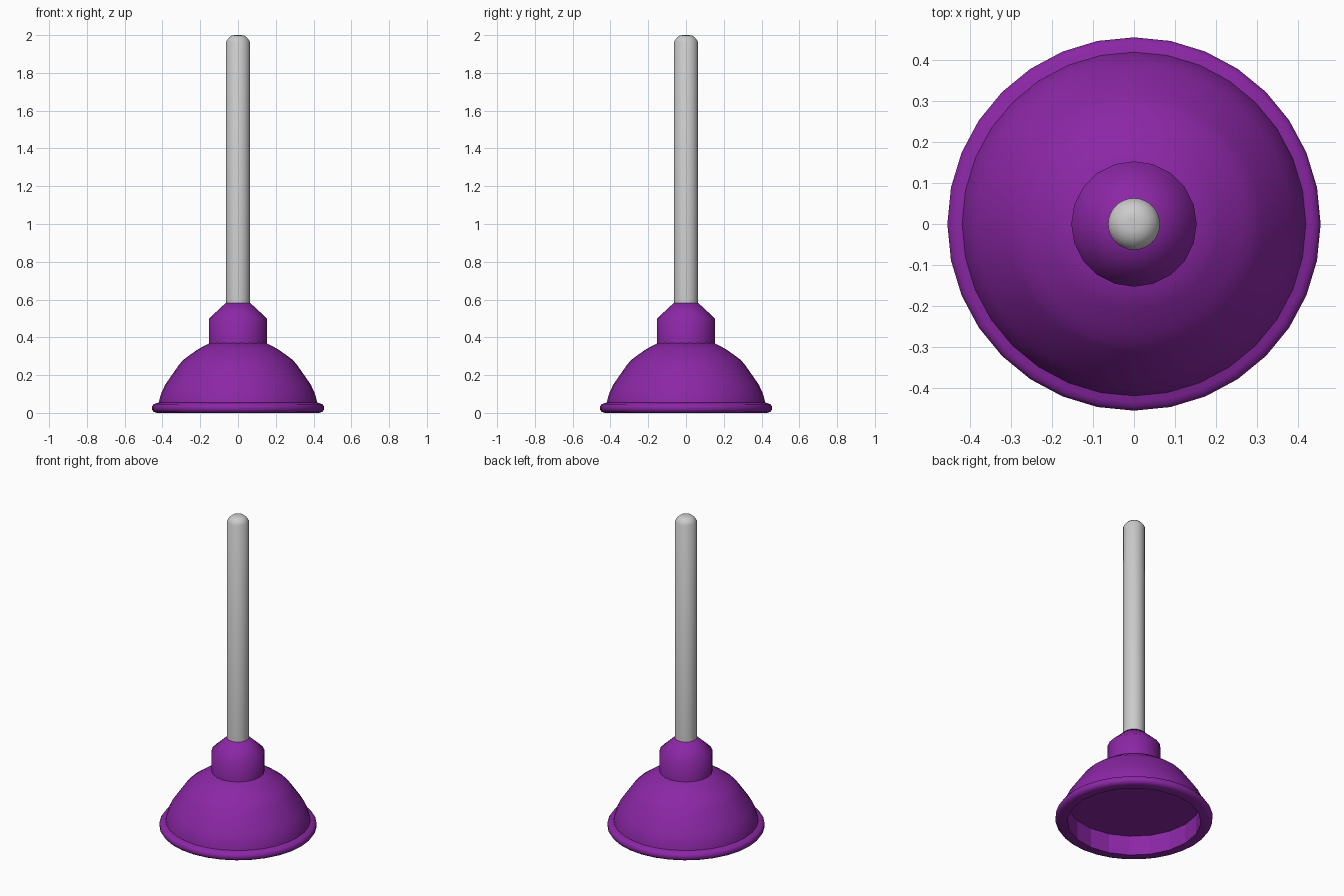
import bpy, bmesh, math

if "Cube" in bpy.data.objects:
    bpy.data.objects.remove(bpy.data.objects["Cube"])

purple = bpy.data.materials.new("purple_rubber")
purple.diffuse_color = (0.26, 0.02, 0.38, 1)
purple.use_nodes = True
purple.node_tree.nodes["Principled BSDF"].inputs["Base Color"].default_value = purple.diffuse_color


def lathe(name, profile, sides, mat=None, angle=50):
    """Closed solid of revolution from (radius, z) points, bottom to top."""
    bm = bmesh.new()
    rings = [[bm.verts.new((r * math.sin(2 * math.pi * i / sides),
                            r * math.cos(2 * math.pi * i / sides), z))
              for i in range(sides)] for r, z in profile]
    for a, b in zip(rings, rings[1:]):
        for i in range(sides):
            j = (i + 1) % sides
            bm.faces.new((a[i], a[j], b[j], b[i]))
    bm.faces.new(rings[0])
    bm.faces.new(rings[-1])
    bmesh.ops.recalc_face_normals(bm, faces=bm.faces)
    mesh = bpy.data.meshes.new(name)
    bm.to_mesh(mesh)
    bm.free()
    ob = bpy.data.objects.new(name, mesh)
    bpy.context.collection.objects.link(ob)
    if mat:
        mesh.materials.append(mat)
    if angle:
        bpy.ops.object.select_all(action='DESELECT')
        ob.select_set(True)
        bpy.context.view_layer.objects.active = ob
        bpy.ops.object.shade_smooth_by_angle(angle=math.radians(angle))
    return ob


# Handle with rounded tip
lathe("handle", [(0.063, 0.45), (0.063, 1.965), (0.052, 1.982),
                 (0.035, 1.997), (0.015, 2.0)], 32)

# Collar that grips the handle
lathe("collar", [(0.153, 0.34), (0.153, 0.50), (0.065, 0.582)], 20, purple, 55)

# Rubber cup: rolled rim and dome
cup = lathe("cup", [(0.43, 0.0), (0.447, 0.006), (0.455, 0.018), (0.455, 0.034),
                    (0.447, 0.046), (0.435, 0.05), (0.419, 0.055), (0.415, 0.075),
                    (0.405, 0.108), (0.385, 0.15), (0.312, 0.255), (0.29, 0.28),
                    (0.26, 0.303), (0.21, 0.338), (0.15, 0.37)], 32, purple)

# Faceted recess underneath
cutter = lathe("recess_cutter", [(0.387, -0.1), (0.387, 0.125)], 20, purple, 0)
cutter.hide_render = True
cutter.hide_viewport = True
cut = cup.modifiers.new("recess", 'BOOLEAN')
cut.operation = 'DIFFERENCE'
cut.solver = 'EXACT'
cut.object = cutter
